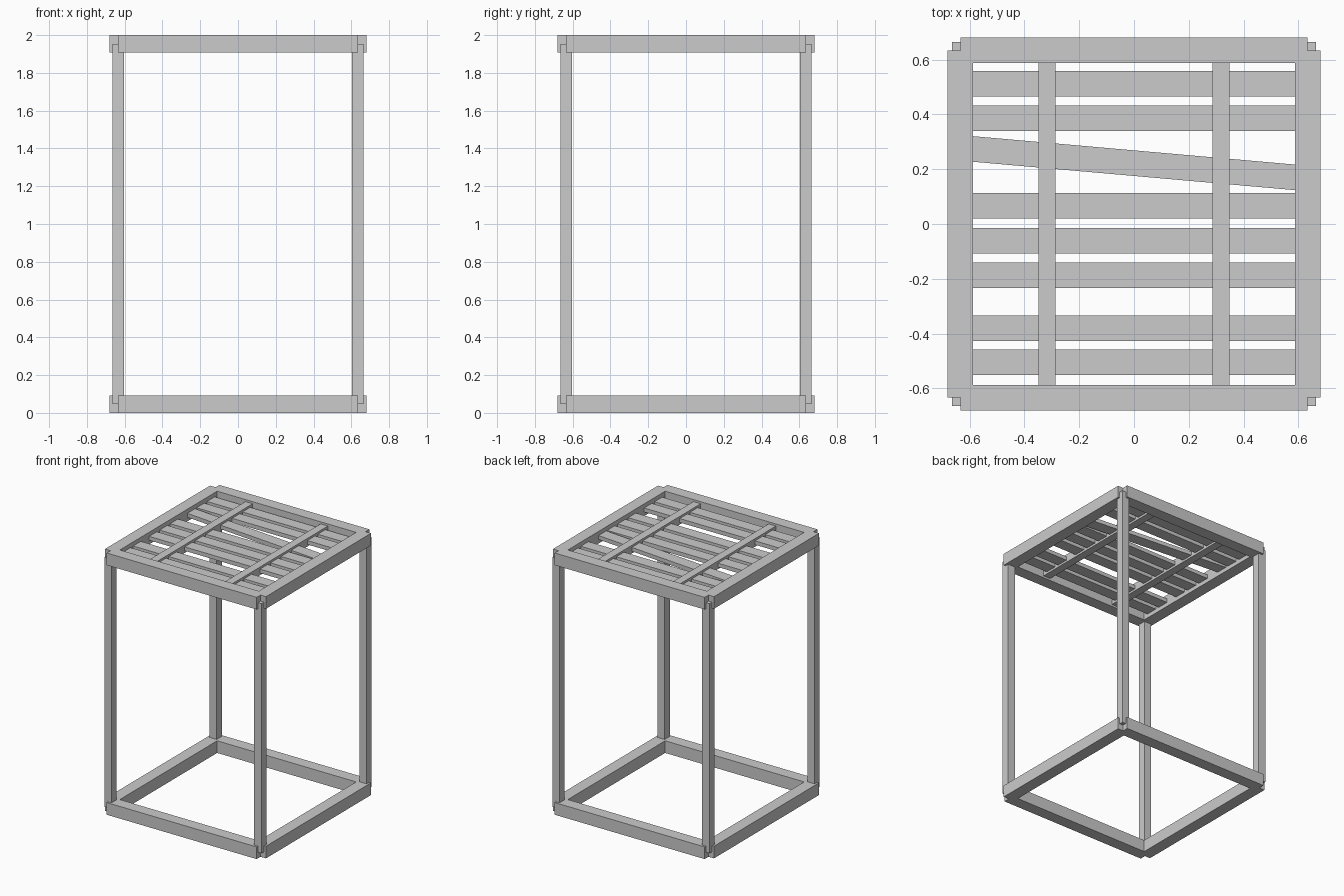
import bpy
from math import radians

cube = bpy.data.objects.get("Cube")
if cube:
    bpy.data.objects.remove(cube, do_unlink=True)

# One plain grey for the whole frame
GREY = (0.6, 0.6, 0.6, 1)
grey = bpy.data.materials.new("plain_grey")
grey.use_nodes = True
grey.diffuse_color = GREY
grey.node_tree.nodes["Principled BSDF"].inputs["Base Color"].default_value = GREY


def bar(name, center, size, turn=0):
    """Straight square-cut timber."""
    bpy.ops.mesh.primitive_cube_add(size=1, location=center)
    obj = bpy.context.object
    obj.name = name
    obj.scale = size
    bpy.ops.object.transform_apply(location=False, rotation=False, scale=True)
    obj.rotation_euler.z = radians(turn)
    obj.data.materials.append(grey)
    return obj


BEAM = 0.093                 # beam thickness
POST = 0.062                 # post and cross bar thickness
SLAT = 0.03                  # slat thickness
AXIS = 0.634                 # beam and post centre lines
LOW, HIGH = BEAM / 2, 2 - BEAM / 2

# Bottom and top square frames
for level, z in (("bottom", LOW), ("top", HIGH)):
    for side, s in (("front", -1), ("back", 1)):
        bar(f"{level}_{side}_beam", (0, s * AXIS, z), (2 * AXIS, BEAM, BEAM))
    for side, s in (("right", -1), ("left", 1)):
        bar(f"{level}_{side}_beam", (s * AXIS, 0, z), (BEAM, 2 * AXIS, BEAM))

# Corner posts, running between the beam centre lines
for depth, sy in (("front", -1), ("back", 1)):
    for side, sx in (("right", -1), ("left", 1)):
        bar(f"{depth}_{side}_post", (sx * AXIS, sy * AXIS, 1),
            (POST, POST, HIGH - LOW))

# Cross bars inside the top frame
for side, s in (("right", -1), ("left", 1)):
    bar(f"{side}_cross_bar", (s * 0.318, 0, HIGH), (POST, 2 * AXIS, POST))

# Loose slats threaded through the cross bars
for i, y in enumerate((-0.505, -0.38, -0.187, -0.061, 0.067, 0.385, 0.511)):
    bar(f"slat_{i + 1}", (0, y, HIGH), (2 * AXIS, BEAM, SLAT))
bar("crooked_slat", (0, 0.222, HIGH), (2 * AXIS, BEAM, SLAT), -5.04)
